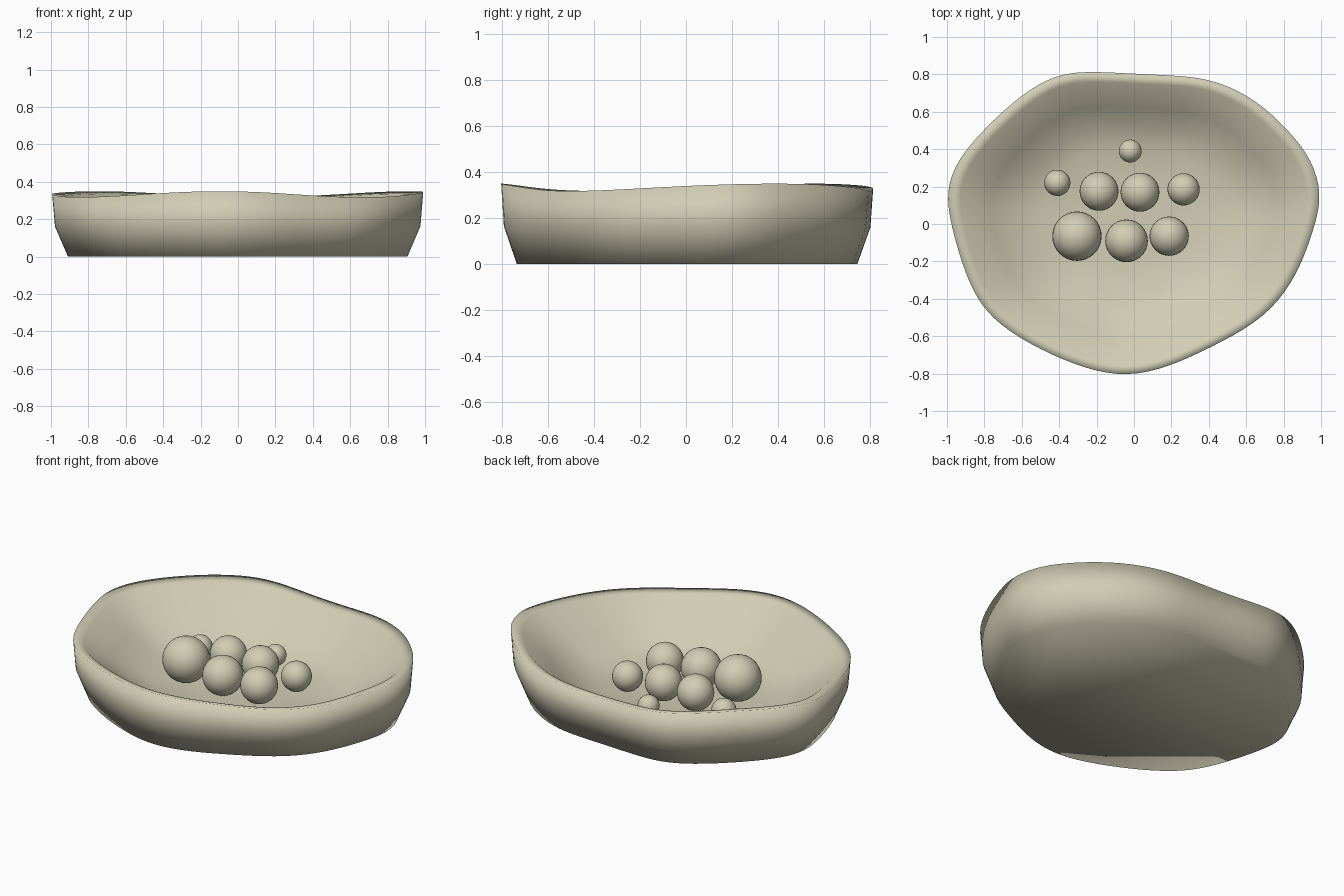
import bpy, bmesh, math
from mathutils import Vector

if "Cube" in bpy.data.objects:
    bpy.data.objects.remove(bpy.data.objects["Cube"])

# Hand-shaped rim outline seen from above (counter-clockwise)
OUTLINE = [(1.0, .16), (.945, .345), (.83, .49), (.65, .665), (.43, .765), (.25, .79),
           (0, .80), (-.25, .814), (-.42, .793), (-.6, .69), (-.8, .505), (-.945, .335),
           (-1.0, .17), (-.975, 0), (-.92, -.2), (-.84, -.4), (-.715, -.54), (-.5, -.67),
           (-.26, -.77), (-.04, -.813), (.19, -.76), (.41, -.655), (.65, -.53),
           (.81, -.365), (.905, -.18), (.965, 0)]
# Section from base edge, up the outside, over the lip, down to the floor: (scale, height)
SECTION = [(.915, 0), (.985, .16), (1.0, .333), (.935, .320), (.77, .188),
           (.63, .118), (.50, .074), (.25, .064)]
FLOOR, RIM = .063, .333

clay = bpy.data.materials.new("clay")
clay.diffuse_color = (.64, .61, .46, 1)
clay.use_nodes = True
clay.node_tree.nodes["Principled BSDF"].inputs["Base Color"].default_value = clay.diffuse_color


def smooth_loop(pts, steps):
    """Closed Catmull-Rom curve through the points, lightly relaxed."""
    p, n, out = [Vector(q) for q in pts], len(pts), []
    for i in range(n):
        a, b, c, d = p[i - 1], p[i], p[(i + 1) % n], p[(i + 2) % n]
        for k in range(steps):
            t = k / steps
            out.append(.5 * (2 * b + (c - a) * t + (2 * a - 5 * b + 4 * c - d) * t * t
                             + (3 * b - a - 3 * c + d) * t ** 3))
    for _ in range(8):
        m = len(out)
        out = [(out[i - 1] + 2 * out[i] + out[(i + 1) % m]) / 4 for i in range(m)]
    return out


def finish(bm, name, loc=(0, 0, 0)):
    bmesh.ops.recalc_face_normals(bm, faces=bm.faces)
    for f in bm.faces:
        f.smooth = True
    me = bpy.data.meshes.new(name)
    bm.to_mesh(me)
    bm.free()
    me.materials.append(clay)
    ob = bpy.data.objects.new(name, me)
    ob.location = loc
    bpy.context.collection.objects.link(ob)
    return ob


# Bowl: outline scaled through the section, with a gently waving rim
loop = smooth_loop(OUTLINE, 4)
n = len(loop)
bm = bmesh.new()
rings = []
for s, z in SECTION:
    ring = []
    for q in loop:
        angle = math.atan2(q.y, q.x) + math.radians(7)
        wave = .016 * math.sin(3 * angle) * (z / RIM) ** 2
        ring.append(bm.verts.new((q.x * s * 1.003, q.y * s * 1.003, z + wave)))
    rings.append(ring)
for lo, hi in zip(rings, rings[1:]):
    for i in range(n):
        j = (i + 1) % n
        bm.faces.new((lo[i], lo[j], hi[j], hi[i]))
bm.faces.new(rings[0][::-1])
centre = bm.verts.new((0, 0, FLOOR))
for i in range(n):
    bm.faces.new((rings[-1][i], rings[-1][(i + 1) % n], centre))
finish(bm, "bowl")

# Round balls resting on the floor: x, y, radius
BALLS = [(-.305, -.065, .132), (-.04, -.09, .114), (.188, -.065, .105),
         (-.187, .175, .104), (.032, .17, .104), (.265, .185, .086),
         (-.41, .22, .07), (-.02, .39, .061)]
for k, (x, y, r) in enumerate(BALLS, 1):
    bm = bmesh.new()
    bmesh.ops.create_uvsphere(bm, u_segments=32, v_segments=16, radius=r)
    finish(bm, f"ball_{k}", (x, y, FLOOR + r))
